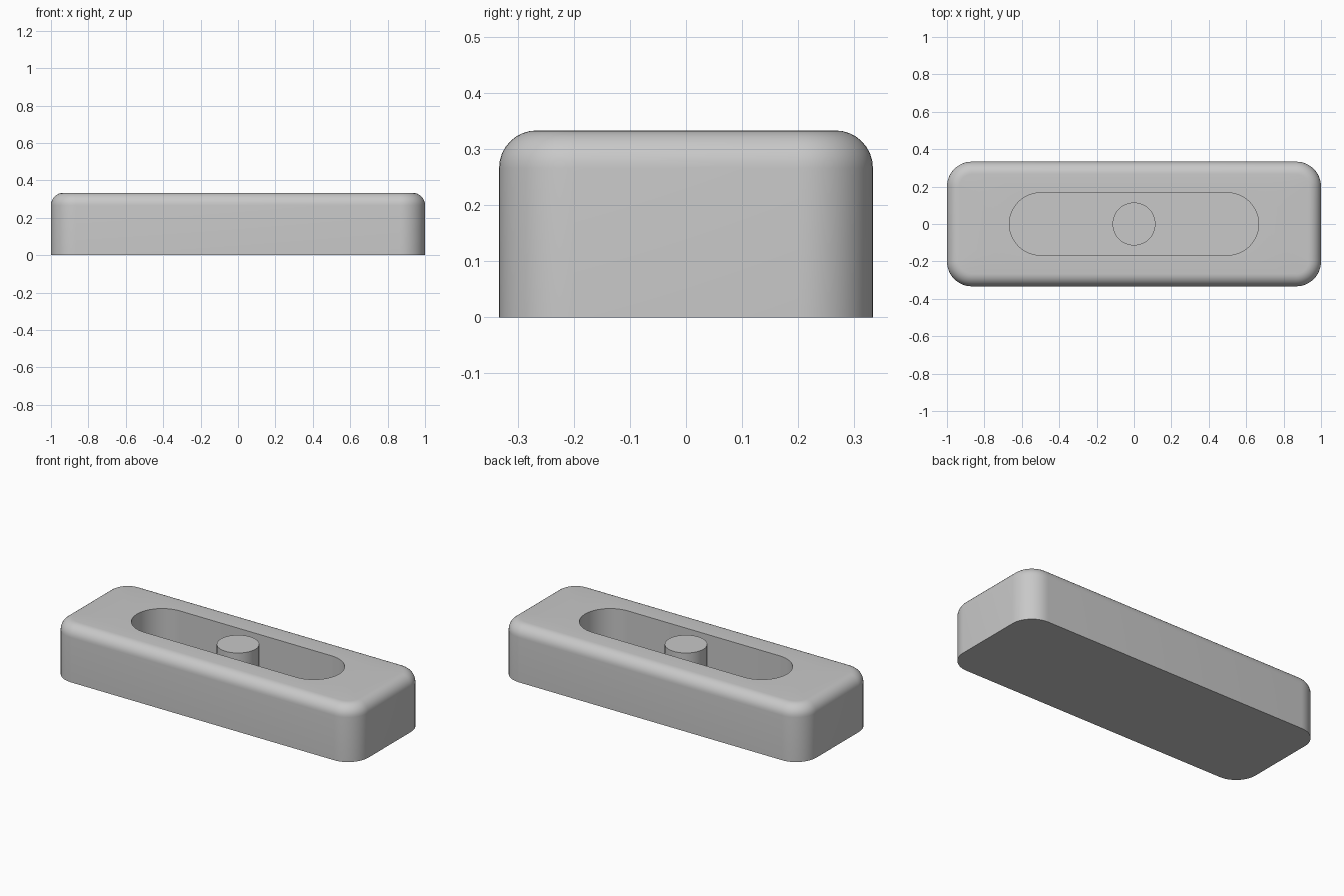
import bpy
import bmesh
from math import sin, cos, pi

cube = bpy.data.objects.get("Cube")
if cube:
    bpy.data.objects.remove(cube, do_unlink=True)

HALF_X, HALF_Y, HEIGHT = 1.0, 1 / 3, 1 / 3
CORNER, FILLET = 0.133, 0.067
SLOT_X, SLOT_Y, FLOOR = 2 / 3, 1 / 6, 0.07
POST_R = 0.115
ARC = 12

grey = bpy.data.materials.new("light_grey")
grey.use_nodes = True
colour = (0.58, 0.58, 0.58, 1)
grey.diffuse_color = colour
grey.node_tree.nodes["Principled BSDF"].inputs["Base Color"].default_value = colour


def ring(bm, hx, hy, r, z):
    """Rounded rectangle of vertices at height z."""
    verts = []
    for quarter, (sx, sy) in enumerate([(1, 1), (-1, 1), (-1, -1), (1, -1)]):
        for i in range(ARC + 1):
            a = (quarter + i / ARC) * pi / 2
            verts.append(bm.verts.new((sx * (hx - r) + r * cos(a),
                                       sy * (hy - r) + r * sin(a), z)))
    return verts


def loft(name, sections):
    """Skin a stack of rings and cap both ends."""
    bm = bmesh.new()
    rings = [ring(bm, *s) for s in sections]
    for low, high in zip(rings, rings[1:]):
        for i in range(len(low)):
            j = (i + 1) % len(low)
            bm.faces.new((low[i], low[j], high[j], high[i]))
    bm.faces.new(rings[0][::-1])
    bm.faces.new(rings[-1])
    bmesh.ops.remove_doubles(bm, verts=bm.verts, dist=1e-5)
    bmesh.ops.recalc_face_normals(bm, faces=bm.faces)
    mesh = bpy.data.meshes.new(name)
    bm.to_mesh(mesh)
    bm.free()
    mesh.materials.append(grey)
    obj = bpy.data.objects.new(name, mesh)
    bpy.context.collection.objects.link(obj)
    bpy.ops.object.select_all(action='DESELECT')
    obj.select_set(True)
    bpy.context.view_layer.objects.active = obj
    bpy.ops.object.shade_smooth_by_angle(angle=pi / 6)
    return obj


# Body: straight walls, filleted top edge, then down into the slot
body = [(HALF_X, HALF_Y, CORNER, 0)]
for i in range(9):
    a = i / 8 * pi / 2
    inset = FILLET * (1 - cos(a))
    body.append((HALF_X - inset, HALF_Y - inset, CORNER - inset,
                 HEIGHT - FILLET + FILLET * sin(a)))
body += [(SLOT_X, SLOT_Y, SLOT_Y, HEIGHT), (SLOT_X, SLOT_Y, SLOT_Y, FLOOR)]
loft("body", body)

# Round post standing on the slot floor, level with the top
loft("centre_post", [(POST_R, POST_R, POST_R, z) for z in (FLOOR, HEIGHT)])
